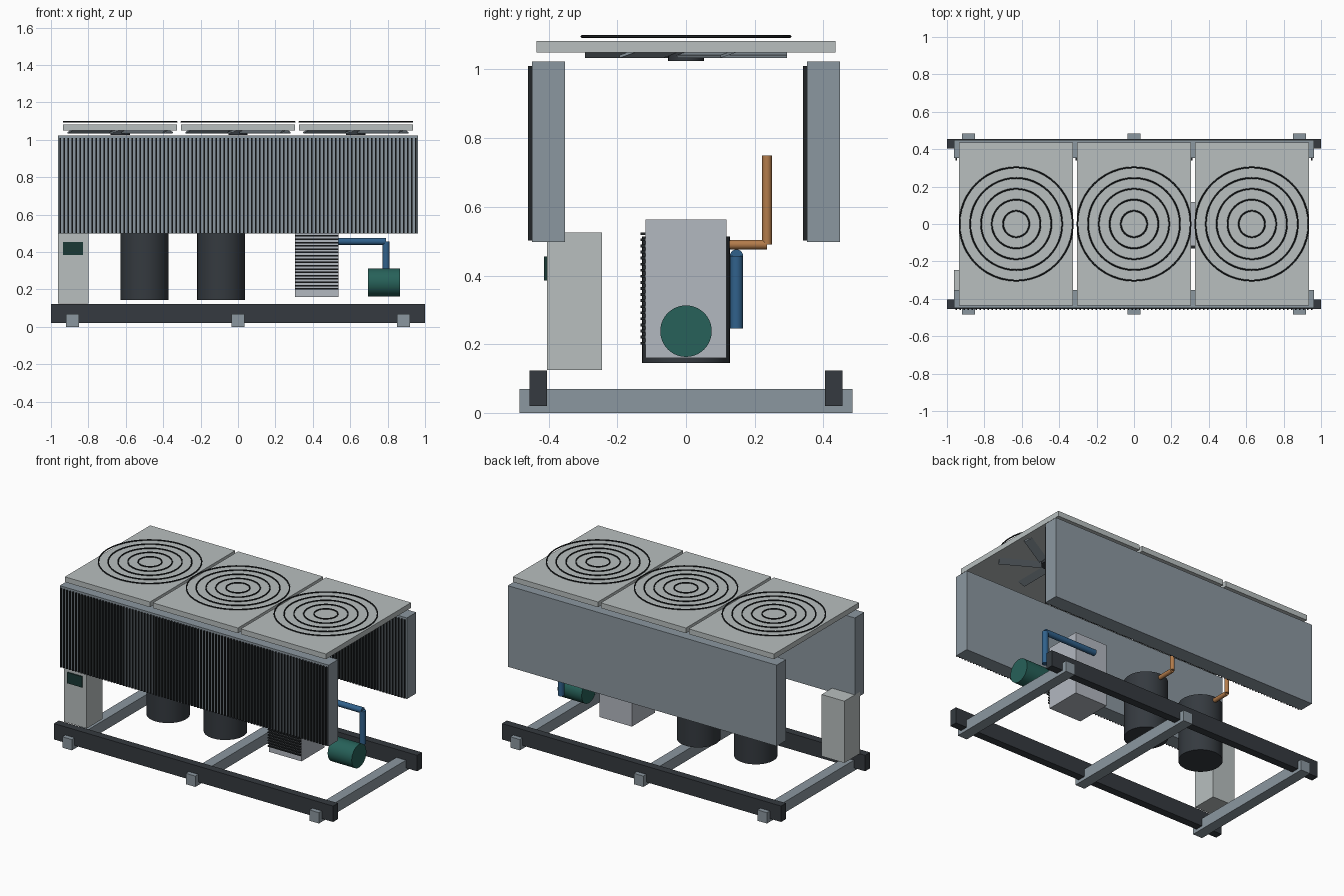
import bpy, bmesh
from math import pi, cos, sin, radians
from mathutils import Matrix, Vector

if "Cube" in bpy.data.objects:
    bpy.data.objects.remove(bpy.data.objects["Cube"])


def material(name, rgb):
    m = bpy.data.materials.new(name)
    m.diffuse_color = (*rgb, 1)
    m.use_nodes = True
    m.node_tree.nodes["Principled BSDF"].inputs["Base Color"].default_value = m.diffuse_color
    return m


DARK = material("dark_steel", (0.035, 0.042, 0.05))
FIN = material("fin_black", (0.015, 0.018, 0.02))
STEEL = material("blue_grey_steel", (0.26, 0.31, 0.35))
PANEL = material("light_panel", (0.48, 0.52, 0.52))
PLATE = material("plate_grey", (0.45, 0.48, 0.53))
COPPER = material("copper", (0.45, 0.2, 0.07))
BLUE = material("blue_pipe", (0.03, 0.12, 0.26))
GREEN = material("pump_green", (0.02, 0.12, 0.1))
SCREEN = material("screen", (0.01, 0.04, 0.035))


def finish(bm, name, mat, smooth=False):
    me = bpy.data.meshes.new(name)
    bm.to_mesh(me)
    bm.free()
    me.materials.append(mat)
    ob = bpy.data.objects.new(name, me)
    bpy.context.collection.objects.link(ob)
    if smooth:
        bpy.context.view_layer.objects.active = ob
        ob.select_set(True)
        bpy.ops.object.shade_smooth_by_angle(angle=radians(35))
        ob.select_set(False)
    return ob


def add_box(bm, lo, hi, extra=None):
    lo, hi = Vector(lo), Vector(hi)
    m = Matrix.Translation((lo + hi) / 2) @ Matrix.Diagonal((*(hi - lo), 1))
    bmesh.ops.create_cube(bm, size=1, matrix=(extra @ m) if extra else m)


def box(name, lo, hi, mat):
    bm = bmesh.new()
    add_box(bm, lo, hi)
    return finish(bm, name, mat)


def rod(name, a, b, r, mat, sides=32):
    a, b = Vector(a), Vector(b)
    d = b - a
    m = Matrix.Translation((a + b) / 2) @ d.to_track_quat('Z', 'Y').to_matrix().to_4x4()
    bm = bmesh.new()
    bmesh.ops.create_cone(bm, cap_ends=True, segments=sides, radius1=r, radius2=r,
                          depth=d.length, matrix=m)
    return finish(bm, name, mat, True)


# base frame
for side, y in (("front", -0.43), ("back", 0.43)):
    box(side + "_rail", (-1, y - 0.025, 0.02), (1, y + 0.025, 0.123), DARK)
for i, x in enumerate((-0.885, 0, 0.885)):
    box(f"cross_member_{i}", (x - 0.034, -0.485, 0), (x + 0.034, 0.485, 0.07), STEEL)

# condenser coils, each with vertical fins on its front face
for side, y in (("front", -0.4), ("back", 0.4)):
    box(side + "_coil", (-0.963, y - 0.048, 0.498), (0.963, y + 0.048, 1.023), STEEL)
    bm = bmesh.new()
    n = 90
    for k in range(n):
        x = -0.95 + 1.9 * k / (n - 1)
        add_box(bm, (x - 0.004, y - 0.06, 0.502), (x + 0.004, y - 0.046, 1.01))
    finish(bm, side + "_coil_fins", FIN)

# fan decks with guard rings, blades and hub
for i, cx in enumerate((-0.63, 0, 0.63)):
    box(f"fan_deck_{i}", (cx - 0.305, -0.436, 1.049), (cx + 0.305, 0.436, 1.083), PANEL)
    for j, r in enumerate((0.07, 0.13, 0.188, 0.246, 0.303)):
        bpy.ops.mesh.primitive_torus_add(location=(cx, 0, 1.096), major_radius=r,
                                         minor_radius=0.004, major_segments=48,
                                         minor_segments=8)
        ring = bpy.context.object
        ring.name = f"guard_ring_{i}_{j}"
        ring.data.materials.append(FIN)
        bpy.ops.object.shade_smooth_by_angle(angle=radians(50))
        ring.select_set(False)
    bm = bmesh.new()
    for k in range(6):
        m = (Matrix.Translation((cx, 0, 1.054)) @ Matrix.Rotation(pi / 2 + k * pi / 3, 4, 'Z')
             @ Matrix.Rotation(radians(17), 4, 'X'))
        add_box(bm, (0.04, -0.056, -0.004), (0.294, 0.056, 0.004), m)
    finish(bm, f"fan_blades_{i}", STEEL)
    rod(f"fan_hub_{i}", (cx, 0, 1.025), (cx, 0, 1.06), 0.052, DARK)

# compressors and copper discharge pipes
for i, cx in enumerate((-0.5, -0.09)):
    rod(f"compressor_{i}", (cx, 0, 0.145), (cx, 0, 0.514), 0.128, DARK, 48)
    rod(f"discharge_pipe_{i}", (cx, 0.05, 0.49), (cx, 0.236, 0.49), 0.014, COPPER, 20)
    rod(f"riser_pipe_{i}", (cx, 0.236, 0.49), (cx, 0.236, 0.75), 0.014, COPPER, 20)

# plate heat exchanger with horizontal plate edges on the front
box("heat_exchanger", (0.305, -0.118, 0.16), (0.537, 0.118, 0.563), PLATE)
bm = bmesh.new()
for k in range(19):
    z = 0.203 + k * 0.0177
    add_box(bm, (0.305, -0.132, z - 0.004), (0.537, -0.116, z + 0.004))
finish(bm, "exchanger_plates", FIN)

# water pump and its blue pipe
rod("pump", (0.695, 0, 0.238), (0.867, 0, 0.238), 0.075, GREEN, 40)
rod("water_pipe", (0.42, 0.147, 0.457), (0.792, 0.147, 0.457), 0.019, BLUE, 24)
rod("water_pipe_drop", (0.792, 0.147, 0.457), (0.792, 0.147, 0.245), 0.019, BLUE, 24)

# control cabinet and display
box("control_cabinet", (-0.963, -0.405, 0.125), (-0.8, -0.245, 0.525), PANEL)
box("display", (-0.935, -0.413, 0.385), (-0.83, -0.403, 0.455), SCREEN)
